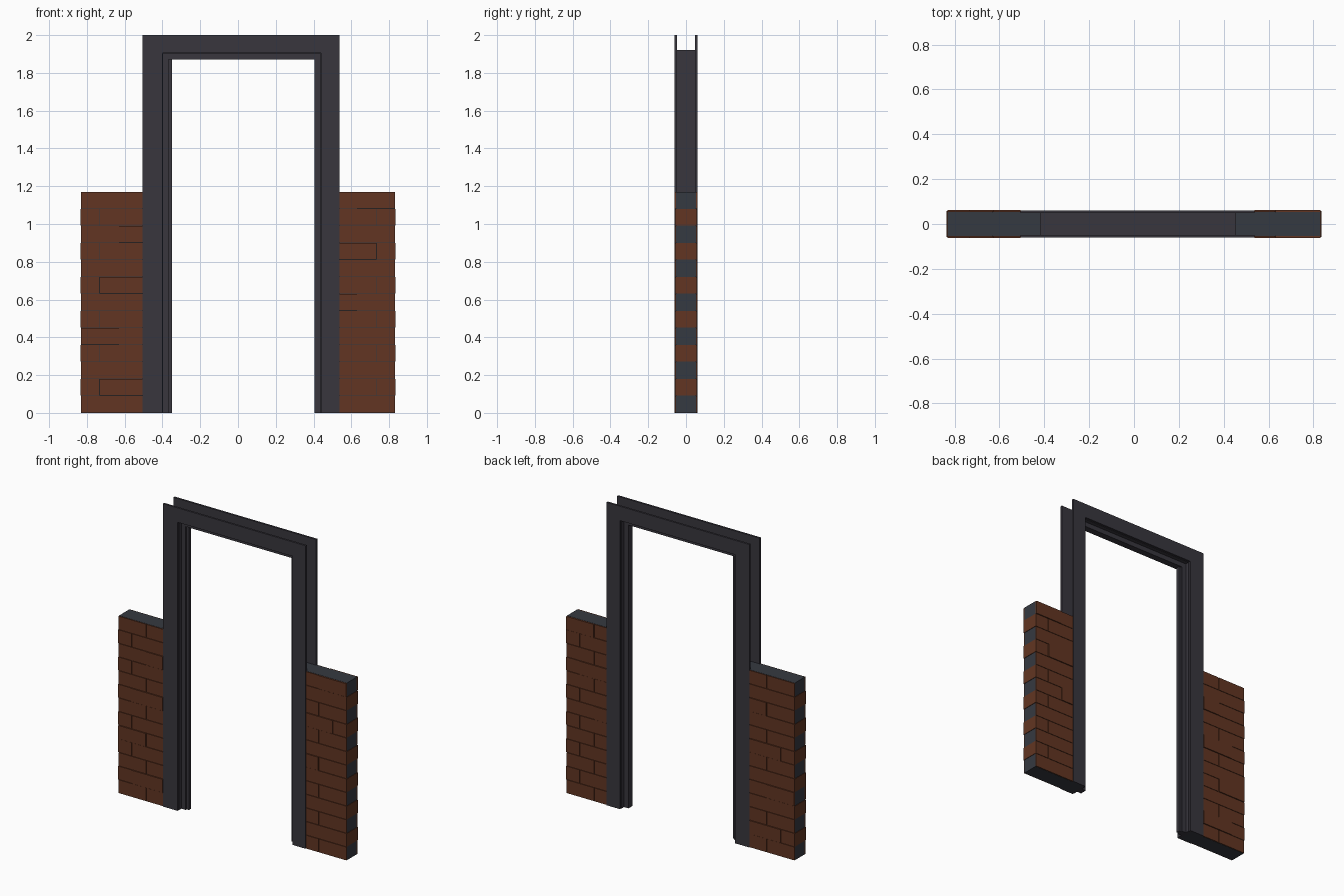
import bpy, bmesh

if "Cube" in bpy.data.objects:
    bpy.data.objects.remove(bpy.data.objects["Cube"])


def material(name, rgb):
    m = bpy.data.materials.new(name)
    m.diffuse_color = (*rgb, 1.0)
    m.use_nodes = True
    m.node_tree.nodes["Principled BSDF"].inputs["Base Color"].default_value = m.diffuse_color
    return m


BRICK = material("brick_red", (0.122, 0.036, 0.016))
FRAME = material("charcoal_frame", (0.040, 0.037, 0.048))
MORTAR = material("slate_mortar", (0.036, 0.041, 0.052))


def finish(name, bm, mat):
    bmesh.ops.recalc_face_normals(bm, faces=bm.faces[:])
    me = bpy.data.meshes.new(name)
    bm.to_mesh(me)
    bm.free()
    me.materials.append(mat)
    ob = bpy.data.objects.new(name, me)
    bpy.context.collection.objects.link(ob)
    return ob


def add_box(bm, x0, x1, y0, y1, z0, z1):
    vs = bmesh.ops.create_cube(bm, size=1.0)["verts"]
    for v in vs:
        v.co.x = (x0 + x1) / 2 + v.co.x * abs(x1 - x0)
        v.co.y = (y0 + y1) / 2 + v.co.y * abs(y1 - y0)
        v.co.z = (z0 + z1) / 2 + v.co.z * abs(z1 - z0)


def arch(name, xo0, xo1, zo, xi0, xi1, zi, y0, y1):
    """Door-shaped U profile extruded along y."""
    pts = [(xo0, 0), (xo0, zo), (xo1, zo), (xo1, 0),
           (xi1, 0), (xi1, zi), (xi0, zi), (xi0, 0)]
    bm = bmesh.new()
    f = bm.faces.new([bm.verts.new((x, y0, z)) for x, z in pts])
    ext = bmesh.ops.extrude_face_region(bm, geom=[f])["geom"]
    for v in ext:
        if isinstance(v, bmesh.types.BMVert):
            v.co.y = y1
    return finish(name, bm, FRAME)


# Door frame: two casings, jamb between them, raised stop
arch("front_casing", -0.505, 0.537, 2.0, -0.40, 0.44, 1.905, -0.061, -0.048)
arch("back_casing", -0.505, 0.537, 2.0, -0.40, 0.44, 1.905, 0.048, 0.061)
arch("jamb", -0.42, 0.455, 1.92, -0.397, 0.437, 1.902, -0.0485, 0.0485)
arch("door_stop", -0.41, 0.445, 1.91, -0.367, 0.405, 1.87, -0.022, 0.022)

# Narrow raised strip on the left jamb only
bm = bmesh.new()
add_box(bm, -0.375, -0.35, -0.012, 0.012, 0, 1.87)
finish("left_jamb_strip", bm, FRAME)

# Wall cores
ROW, ROWS = 0.09, 13
TOP = ROW * ROWS
for name, x0, x1 in (("left_wall_core", -0.832, -0.42),
                     ("right_wall_core", 0.455, 0.832)):
    bm = bmesh.new()
    add_box(bm, x0, x1, -0.053, 0.053, 0, TOP)
    finish(name, bm, MORTAR)

# Brick facings in running bond; a few bricks stand proud
GAP = 0.0025
PROUD = {-1: {(1, 1), (4, 0), (7, 1), (10, 1)},
         1: {(6, 1), (9, 1), (12, 0)}}
for side, inner, label in ((-1, 0.505, "left"), (1, 0.537, "right")):
    bm = bmesh.new()
    for r in range(ROWS):
        z0, z1 = r * ROW + GAP / 2, (r + 1) * ROW - GAP / 2
        joint = 0.735 if r % 2 else 0.63
        for i, (a, b) in enumerate(((0.832, joint), (joint, inner))):
            depth = 0.062 if (r, i) in PROUD[side] else 0.0585
            a_in = a if i == 0 else a - GAP / 2
            b_in = b + GAP / 2
            for face in (-1, 1):
                add_box(bm, side * a_in, side * b_in,
                        face * 0.050, face * depth, z0, z1)
        # header brick showing on the wall end in odd rows
        if r % 2:
            add_box(bm, side * 0.825, side * 0.835, -0.0585, 0.0585, z0, z1)
    finish(label + "_wall_bricks", bm, BRICK)
